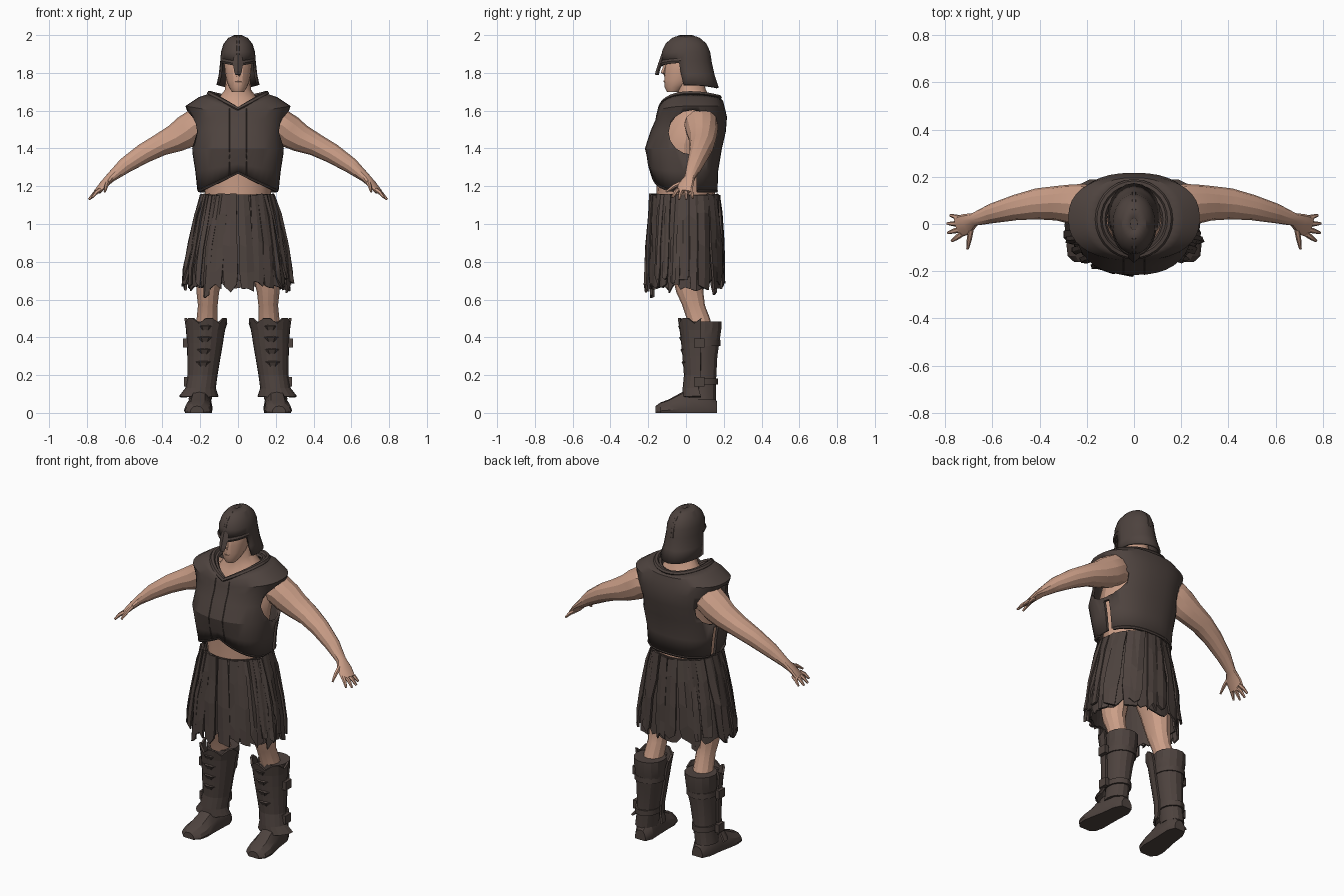
import bpy, bmesh, math, random
from mathutils import Vector

if "Cube" in bpy.data.objects:
    bpy.data.objects.remove(bpy.data.objects["Cube"])
random.seed(4)
TAU = 2 * math.pi


def material(name, rgb):
    m = bpy.data.materials.new(name)
    m.diffuse_color = (*rgb, 1)
    m.use_nodes = True
    m.node_tree.nodes["Principled BSDF"].inputs["Base Color"].default_value = m.diffuse_color
    return m


LEATHER = material("dark leather", (0.076, 0.056, 0.049))
SKIN = material("skin", (0.60, 0.345, 0.245))


def make(name, verts, faces, mat, mirror=False, thick=0, angle=25):
    me = bpy.data.meshes.new(name)
    me.from_pydata([tuple(v) for v in verts], [], faces)
    bm = bmesh.new()
    bm.from_mesh(me)
    bmesh.ops.recalc_face_normals(bm, faces=bm.faces)
    bm.to_mesh(me)
    bm.free()
    me.materials.append(mat)
    ob = bpy.data.objects.new(name, me)
    bpy.context.collection.objects.link(ob)
    bpy.ops.object.select_all(action='DESELECT')
    ob.select_set(True)
    bpy.context.view_layer.objects.active = ob
    if angle:
        bpy.ops.object.shade_smooth_by_angle(angle=math.radians(angle))
    if thick:
        s = ob.modifiers.new("thickness", 'SOLIDIFY')
        s.thickness, s.offset = thick, 0
    if mirror:
        ob.modifiers.new("mirror", 'MIRROR')
    return ob


def skin_rings(name, rings, mat, closed=True, caps=True, keep=None, **kw):
    """Join equal-length point rings with quads."""
    n = len(rings[0])
    verts = [v for r in rings for v in r]
    faces = []
    for i in range(len(rings) - 1):
        for j in range(n if closed else n - 1):
            k = (j + 1) % n
            f = (i * n + j, i * n + k, (i + 1) * n + k, (i + 1) * n + j)
            if keep is None or keep(sum((Vector(verts[q]) for q in f), Vector()) / 4):
                faces.append(f)
    if caps:
        faces += [tuple(range(n))[::-1], tuple(range(len(verts) - n, len(verts)))]
    return make(name, verts, faces, mat, **kw)


def ring(z, cx, cy, rx, ry, drop=0, back=0, n=16, p=2, a0=0, a1=TAU):
    """Horizontal superellipse; drop lowers its front to a V, back lowers its rear."""
    full = abs(a1 - a0 - TAU) < 1e-6
    out = []
    for i in range(n):
        a = a0 + (a1 - a0) * i / (n if full else n - 1)
        c, s = math.cos(a), math.sin(a)
        u = abs(c) ** (2 / p)
        low = drop * (1 - u) if s < 0 else back * s * s
        out.append((cx + rx * math.copysign(u, c),
                    cy + ry * math.copysign(abs(s) ** (2 / p), s), z - low))
    return out


def loft(name, specs, mat, n=16, p=2, a0=0, a1=TAU, **kw):
    return skin_rings(name, [ring(*s, n=n, p=p, a0=a0, a1=a1) for s in specs], mat, **kw)


def tube(name, pts, mat, n=10, loop=False, **kw):
    """Elliptical tube through (x, y, z, horizontal radius, other radius)."""
    P = [Vector(p[:3]) for p in pts]
    rings = []
    for i, p in enumerate(pts):
        if loop:
            d = P[(i + 1) % len(P)] - P[i - 1]
        else:
            d = P[min(i + 1, len(P) - 1)] - P[max(i - 1, 0)]
        u = d.cross(Vector((0, 0, 1))).normalized()
        v = u.cross(d).normalized()
        rings.append([P[i] + u * p[3] * math.cos(TAU * j / n) + v * p[4] * math.sin(TAU * j / n)
                      for j in range(n)])
    if loop:
        rings.append(rings[0])
    return skin_rings(name, rings, mat, caps=not loop, **kw)


def box(name, c, s, mat, **kw):
    v = [(c[0] + x * s[0] / 2, c[1] + y * s[1] / 2, c[2] + z * s[2] / 2)
         for x in (-1, 1) for y in (-1, 1) for z in (-1, 1)]
    f = [(0, 1, 3, 2), (4, 6, 7, 5), (0, 4, 5, 1), (2, 3, 7, 6), (0, 2, 6, 4), (1, 5, 7, 3)]
    return make(name, v, f, mat, angle=0, **kw)


# Body, neck and head
loft("torso", [(1.0, 0, 0, .17, .15), (1.15, 0, 0, .175, .155), (1.28, 0, -.01, .18, .15),
               (1.42, 0, -.01, .20, .17), (1.53, 0, .03, .20, .15), (1.60, 0, .05, .17, .11),
               (1.64, 0, .055, .10, .085)], SKIN)
loft("neck", [(1.57, 0, .03, .15, .12), (1.63, 0, .04, .13, .10), (1.67, 0, .04, .10, .085),
              (1.71, 0, .03, .07, .075), (1.80, 0, .02, .062, .065)], SKIN)
loft("head", [(1.698, 0, -.07, .03, .03), (1.725, 0, -.055, .048, .058), (1.76, 0, -.03, .062, .084),
              (1.81, 0, -.02, .07, .095), (1.86, 0, -.01, .074, .097), (1.93, 0, 0, .055, .075)], SKIN)
tube("nose", [(0, -.105, 1.85, .009, .01), (0, -.12, 1.80, .016, .016), (0, -.11, 1.785, .013, .008)], SKIN, n=6)
tube("lips", [(-.024, -.102, 1.752, .004, .004), (0, -.112, 1.755, .008, .008), (.024, -.102, 1.752, .004, .004)], SKIN, n=6)

# Arms and hands
tube("arm", [(.15, .07, 1.53, .08, .07), (.22, .08, 1.525, .09, .088), (.27, .085, 1.49, .083, .088),
             (.33, .088, 1.455, .073, .075), (.41, .085, 1.42, .066, .06), (.50, .07, 1.373, .054, .053),
             (.60, .045, 1.308, .042, .042), (.675, .02, 1.245, .028, .026), (.71, 0, 1.21, .045, .018),
             (.745, -.012, 1.17, .045, .014)], SKIN, n=12, mirror=True)
for i, (b, t) in enumerate([((.73, .022, 1.18), (.778, .037, 1.137)), ((.735, 0, 1.178), (.79, .002, 1.13)),
                            ((.735, -.022, 1.178), (.788, -.037, 1.13)), ((.73, -.042, 1.182), (.772, -.072, 1.14)),
                            ((.69, -.02, 1.22), (.705, -.105, 1.17))]):
    m = [(b[k] + t[k]) / 2 + (.006 if k == 2 else 0) for k in range(3)]
    tube(f"finger_{i}", [(*b, .012, .012), (*m, .011, .011), (*t, .006, .006)], SKIN, n=6, mirror=True)

# Legs
loft("leg", [(.42, .17, .085, .058, .06), (.50, .164, .065, .055, .062), (.57, .16, .04, .052, .06),
             (.64, .16, .02, .06, .072), (.78, .145, .01, .08, .095), (.95, .10, .0, .095, .12),
             (1.08, .09, 0, .085, .12)], SKIN, n=12, mirror=True)

# Cuirass with arm openings and side slits
shell = [(1.175, 0, -.008, .208, .168, -.10), (1.28, 0, -.015, .219, .178, -.04),
         (1.40, 0, -.013, .238, .196), (1.49, 0, .012, .232, .192), (1.565, 0, .028, .25, .182, .02),
         (1.622, 0, .025, .272, .172, .045), (1.665, 0, .025, .205, .165, .068, .015),
         (1.685, 0, .02, .145, .15, .08, .02)]
cuirass = loft("cuirass", shell, LEATHER, n=36, p=2.4, caps=False, thick=.014)
hole = [[(x, .035 + .127 * math.cos(TAU * i / 16), 1.485 + .118 * math.sin(TAU * i / 16))
         for i in range(16)] for x in (.165, .4)]
cutters = [skin_rings("arm_cutter", hole, LEATHER, mirror=True),
           box("slit_cutter", (.25, .04, 1.22), (.17, .032, .26), LEATHER, mirror=True)]
for c in cutters:
    c.hide_render = True
    b = cuirass.modifiers.new("cut", 'BOOLEAN')
    b.operation, b.solver, b.object = 'DIFFERENCE', 'EXACT', c
bpy.context.view_layer.update()
bpy.context.view_layer.objects.active = cuirass
for m in list(cuirass.modifiers):
    bpy.ops.object.modifier_apply(modifier=m.name)
for c in cutters:
    bpy.data.objects.remove(c)

# Collar rolls, hem trims and chest seams following the shell
for i, k in enumerate((1, .87)):
    pts = ring(1.692 - .012 * i, 0, .02, .15 * k, .155 * k, .085, .022, n=28)
    tube(f"collar_{i}", [(*p, .015, .013) for p in pts], LEATHER, n=6, loop=True)
for nm, a, e in (("front_hem", math.pi + .2, TAU - .2), ("back_hem", .35, math.pi - .35)):
    pts = ring(*shell[0], n=15, p=2.4, a0=a, a1=e)
    tube(nm, [(*p, .010, .010) for p in pts], LEATHER, n=6)
seam = [ring(*s, n=2, p=2.4, a0=TAU * .75 + .14, a1=TAU) [0] for s in shell[:7]]
tube("chest_seam", [(.045, y - .006, z, .003, .004) for x, y, z in seam], LEATHER, n=4, mirror=True, angle=0)

# Pleated skirt: a lining plus overlapping ragged strips
levels = [(1.155, .188, .178), (1.03, .220, .188), (.88, .254, .197), (.76, .27, .2), (.68, .275, .2)]
lining = [ring(z, 0, -.005, a * .94, b * .95, n=48) for z, a, b in levels]
lining[-1] = [(x, y, z + random.uniform(-.03, .03)) for x, y, z in lining[-1]]
skin_rings("skirt_lining", lining, LEATHER, caps=False, thick=.008, angle=0)


def strip_panel(name, ang, half, out, bottom):
    rows = []
    lean = random.uniform(-.07, .07)
    for i, (z, a, b) in enumerate(levels):
        row = []
        for k in (-1, 0, 1):
            t = ang + half * k * (1 if i < 4 else .8) + lean * i / 4
            r = 1 + out * (.4 + .15 * i) + (.02 if k == 0 else 0) + random.uniform(-.025, .025)
            zz = z + random.uniform(-.006, .006) if i == 0 else z + random.uniform(-.03, .03)
            if i == 4:
                zz = bottom + random.uniform(-.03, .03)
            row.append((a * r * math.cos(t), -.005 + b * r * math.sin(t), zz))
        rows.append(row)
    skin_rings(name, rows, LEATHER, closed=False, caps=False, thick=.012, angle=0)


for i in range(22):
    a = TAU * i / 22 + random.uniform(-.05, .05)
    strip_panel(f"skirt_strip_{i}", a, random.uniform(.12, .18), random.uniform(-.03, .05), random.uniform(.65, .70))
for i, d in enumerate((197, 208, 222, 236, 318, 333, 345, 130)):
    strip_panel(f"loose_strip_{i}", math.radians(d), .07, .075, .63 if d == 236 else .69)

# Boots: shaft, front greave with ridge spikes, foot, straps and buckles
loft("boot_shaft", [(.07, .20, .085, .062, .075), (.15, .19, .085, .06, .075), (.30, .178, .085, .074, .083),
                    (.40, .17, .095, .086, .088), (.45, .17, .1, .09, .09), (.485, .17, .1, .09, .09)],
     LEATHER, n=14, mirror=True)
greave = [ring(*s, n=11, a0=math.pi - .1, a1=TAU + .1) for s in
          ((.085, .208, .07, .10, .085), (.13, .198, .06, .075, .072), (.20, .188, .07, .074, .075),
           (.30, .18, .07, .083, .083), (.37, .175, .07, .09, .09), (.44, .172, .07, .098, .098),
           (.49, .17, .07, .108, .108))]
greave[-1] = [(x, y, z + (.012 if j % 3 else -.015)) for j, (x, y, z) in enumerate(greave[-1])]
skin_rings("greave", greave, LEATHER, closed=False, caps=False, thick=.012, mirror=True, angle=0)
for i, (z, x, y) in enumerate(((.25, .184, -.008), (.315, .179, -.014), (.38, .175, -.021), (.44, .172, -.027))):
    loft(f"ridge_spike_{i}", [(z - .025, x, y + .012, .012, .008), (z + .02, x, y, .04, .018),
                              (z + .026, x, y + .004, .03, .012)], LEATHER, n=6, mirror=True, angle=0)
foot = []
for y, cx, w, h in ((.165, .19, .035, .06), (.12, .192, .056, .12), (.03, .20, .06, .135), (-.03, .207, .066, .105),
                    (-.09, .212, .072, .072), (-.135, .215, .064, .055), (-.162, .217, .035, .036)):
    foot.append([(cx + w * u, y, h * v) for u, v in
                 ((-.95, 0), (.95, 0), (1.03, .2), (.9, .55), (.5, .92), (0, 1), (-.5, .92), (-.9, .55), (-1.03, .2))])
skin_rings("boot_foot", foot, LEATHER, mirror=True)
for i, (z, cx, rx, ry) in enumerate(((.37, .174, .087, .092), (.165, .19, .068, .08))):
    loft(f"strap_{i}", [(z - .016, cx, .09, rx, ry), (z + .016, cx, .09, rx, ry)], LEATHER, mirror=True)
    box(f"buckle_{i}", (cx + rx + .016, .07, z), (.026, .055, .05), LEATHER, mirror=True)

# Helmet: open-faced dome with flared neck guard, nasal and crest
loft("helmet", [(1.735, 0, .03, .108, .138, 0, .015), (1.79, 0, .015, .096, .13), (1.862, 0, .002, .088, .127),
                (1.91, 0, 0, .084, .122), (1.95, 0, 0, .072, .104), (1.98, 0, 0, .048, .07),
                (1.996, 0, 0, .015, .025)], LEATHER, n=20, caps=False, thick=.012,
     keep=lambda c: c.z > 1.862 or c.y > -.025)
make("helmet_cap", ring(1.998, 0, 0, .017, .028, n=10), [tuple(range(10))], LEATHER)
tube("helmet_brow", [(*p, .009, .014) for p in
                     ring(1.865, 0, 0, .087, .13, .018, n=13, a0=math.pi + .2, a1=TAU - .2)], LEATHER, n=6)
skin_rings("nasal_guard", [[(-w, y + .012, z), (0, y, z), (w, y + .012, z)] for w, y, z in
                           ((.02, -.125, 1.90), (.024, -.142, 1.85), (.018, -.155, 1.81), (.012, -.16, 1.79))],
           LEATHER, closed=False, caps=False, thick=.01, angle=0)
tube("helmet_crest", [(0, y, z, .012, .007) for y, z in
                      ((-.126, 1.88), (-.118, 1.92), (-.1, 1.955), (-.06, 1.985), (0, 1.993), (.06, 1.985),
                       (.1, 1.955), (.122, 1.91), (.13, 1.86))], LEATHER, n=6)
